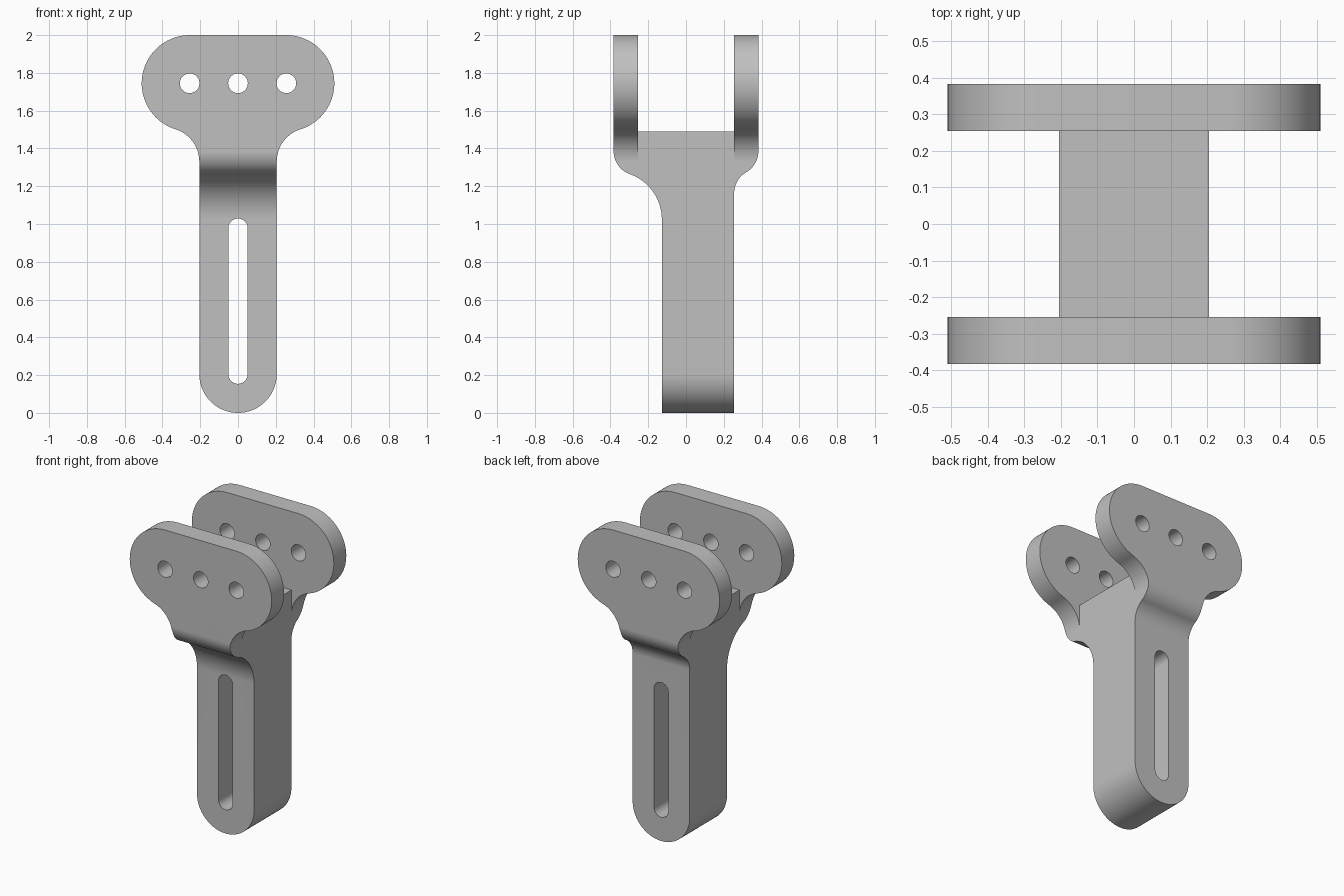
import bpy, bmesh, math
from mathutils import Vector

if "Cube" in bpy.data.objects:
    bpy.data.objects.remove(bpy.data.objects["Cube"])

grey = bpy.data.materials.new("plain grey")
grey.use_nodes = True
colour = (0.53, 0.53, 0.53, 1)
grey.diffuse_color = colour
grey.node_tree.nodes["Principled BSDF"].inputs["Base Color"].default_value = colour


def arc(cx, cz, r, start, end, steps=24):
    """Points along an arc, angles in degrees."""
    angles = [math.radians(start + (end - start) * i / steps) for i in range(steps + 1)]
    return [(cx + r * math.cos(a), cz + r * math.sin(a)) for a in angles]


def prism(name, outline, axis, low, high):
    """Extrude a closed outline (horizontal, z) along the x or y axis."""
    bm = bmesh.new()
    place = (lambda u, z: (low, u, z)) if axis == "x" else (lambda u, z: (u, low, z))
    face = bm.faces.new([bm.verts.new(place(u, z)) for u, z in outline])
    new = bmesh.ops.extrude_face_region(bm, geom=[face])["geom"]
    shift = Vector((high - low, 0, 0) if axis == "x" else (0, high - low, 0))
    bmesh.ops.translate(bm, vec=shift, verts=[v for v in new if isinstance(v, bmesh.types.BMVert)])
    bmesh.ops.recalc_face_normals(bm, faces=bm.faces)
    mesh = bpy.data.meshes.new(name)
    bm.to_mesh(mesh)
    bm.free()
    mesh.materials.append(grey)
    obj = bpy.data.objects.new(name, mesh)
    bpy.context.collection.objects.link(obj)
    return obj


def combine(target, tool, operation):
    tool.hide_render = True
    mod = target.modifiers.new(operation, "BOOLEAN")
    mod.object, mod.operation, mod.solver = tool, operation, "EXACT"
    bpy.context.view_layer.objects.active = target
    bpy.ops.object.modifier_apply(modifier=mod.name)
    bpy.data.objects.remove(tool)


STEM = 0.205      # half width of the stem
HEAD = 0.255      # radius of the head ends and half gap between the plates
PLATE = 0.128     # plate thickness
HEAD_Z = 2 - HEAD
FILLET = 0.18

# Front outline: round foot, straight stem, filleted neck, wide rounded head
fillet_x = STEM + FILLET
fillet_z = HEAD_Z - math.sqrt((HEAD + FILLET) ** 2 - (fillet_x - HEAD) ** 2)
lean = math.degrees(math.atan2(HEAD_Z - fillet_z, HEAD - fillet_x))
right_half = (arc(0, STEM, STEM, -90, 0)
              + arc(fillet_x, fillet_z, FILLET, 180, lean)
              + arc(HEAD, HEAD_Z, HEAD, lean - 180, 90, 40))
outline = right_half + [(-x, z) for x, z in reversed(right_half[1:])]
bracket = prism("forked_bracket", outline, "y", -0.5, 0.5)


# Side outline: two plates bending into one thick stem
def bend(stem_y, radius):
    """Lower concave arc and upper convex arc of one outer edge, mirrored to +y."""
    cy, top = stem_y + radius, 1.385
    cz = top - math.sqrt((radius + PLATE) ** 2 - (cy - HEAD) ** 2)
    turn = math.degrees(math.atan2(top - cz, HEAD - cy))
    return arc(cy, cz, radius, 180, turn) + arc(HEAD, top, PLATE, turn - 180, 0)


back = [(HEAD, -0.1)] + bend(HEAD, PLATE) + [(HEAD + PLATE, 2.1), (HEAD, 2.1), (HEAD, 1.49)]
front = [(PLATE, -0.1)] + bend(PLATE, HEAD) + [(HEAD + PLATE, 2.1), (HEAD, 2.1), (HEAD, 1.49)]
side = back + [(-y, z) for y, z in reversed(front)]
combine(bracket, prism("side_cutter", side, "x", -0.7, 0.7), "INTERSECT")

# Keep the block between the plates as narrow as the stem
for s in (-1, 1):
    box = [(s * STEM, fillet_z), (s * 0.7, fillet_z), (s * 0.7, 1.6), (s * STEM, 1.6)]
    combine(bracket, prism("gap_cutter", box, "y", -HEAD, HEAD), "DIFFERENCE")

# Long slot through the stem and three holes through both plates
slot = arc(0, 0.205, 0.051, 180, 360) + arc(0, 0.978, 0.051, 0, 180)
combine(bracket, prism("slot_cutter", slot, "y", -0.6, 0.6), "DIFFERENCE")
for x in (-0.256, 0, 0.256):
    hole = arc(x, HEAD_Z, 0.052, 0, 360, 40)[:-1]
    combine(bracket, prism("hole_cutter", hole, "y", -0.6, 0.6), "DIFFERENCE")

bpy.ops.object.select_all(action="DESELECT")
bracket.select_set(True)
bpy.context.view_layer.objects.active = bracket
bpy.ops.object.shade_smooth_by_angle(angle=math.radians(30))
